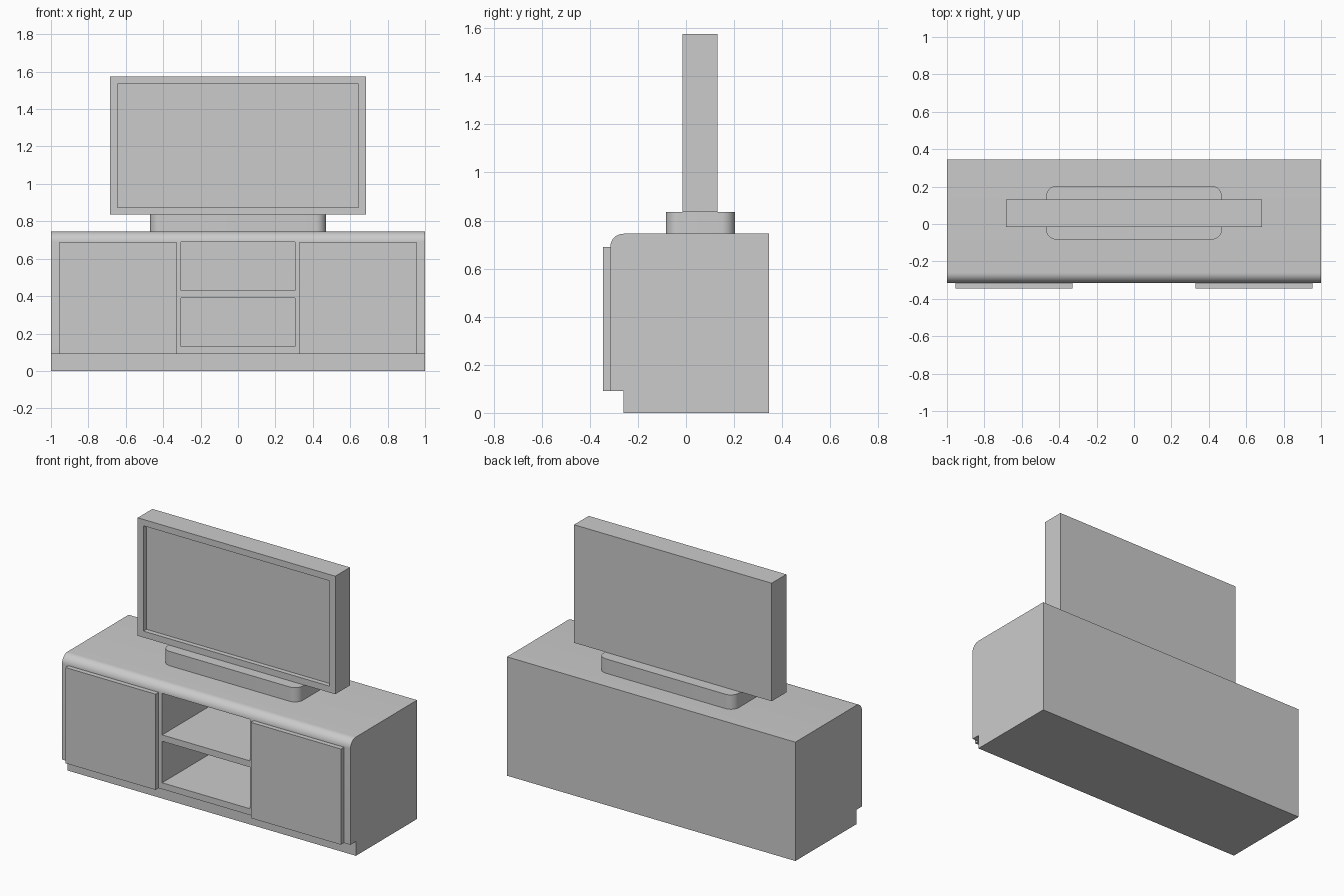
import bpy, bmesh, math

if "Cube" in bpy.data.objects:
    bpy.data.objects.remove(bpy.data.objects["Cube"], do_unlink=True)

GREY = (0.6, 0.6, 0.6, 1)
grey = bpy.data.materials.new("plain_grey")
grey.use_nodes = True
grey.diffuse_color = GREY
grey.node_tree.nodes["Principled BSDF"].inputs["Base Color"].default_value = GREY


def prism(name, profile, direction, round_at=None, radius=0.055):
    """Extrude a flat profile; bevel the long edges chosen by round_at."""
    bm = bmesh.new()
    face = bm.faces.new([bm.verts.new(p) for p in profile])
    ext = bmesh.ops.extrude_face_region(bm, geom=[face])
    moved = [v for v in ext["geom"] if isinstance(v, bmesh.types.BMVert)]
    bmesh.ops.translate(bm, verts=moved, vec=direction)
    bmesh.ops.recalc_face_normals(bm, faces=bm.faces)
    if round_at:
        edges = [e for e in bm.edges if round_at(*e.verts)]
        bmesh.ops.bevel(bm, geom=edges, offset=radius, segments=10,
                        profile=0.5, affect='EDGES')
    mesh = bpy.data.meshes.new(name)
    bm.to_mesh(mesh)
    bm.free()
    mesh.materials.append(grey)
    obj = bpy.data.objects.new(name, mesh)
    bpy.context.collection.objects.link(obj)
    return obj


def box(name, x, y, z, **rounding):
    base = [(x[0], y[0], z[0]), (x[1], y[0], z[0]),
            (x[1], y[1], z[0]), (x[0], y[1], z[0])]
    return prism(name, base, (0, 0, z[1] - z[0]), **rounding)


def select_only(obj):
    bpy.ops.object.select_all(action='DESELECT')
    obj.select_set(True)
    bpy.context.view_layer.objects.active = obj


def carve(obj, x, y, z):
    """Cut a box-shaped recess into an object."""
    cutter = box("cutter", x, y, z)
    cutter.hide_render = True
    mod = obj.modifiers.new("recess", 'BOOLEAN')
    mod.operation, mod.solver, mod.object = 'DIFFERENCE', 'EXACT', cutter
    select_only(obj)
    bpy.ops.object.modifier_apply(modifier=mod.name)
    bpy.data.objects.remove(cutter, do_unlink=True)


BACK, FRONT, TOP, PLINTH = 0.345, -0.315, 0.745, 0.09

# Cabinet body with stepped plinth and rounded top front edge
side = [(BACK, 0), (BACK, TOP), (FRONT, TOP), (FRONT, PLINTH),
        (-0.26, PLINTH), (-0.26, 0)]
cabinet = prism("cabinet", [(-1, y, z) for y, z in side], (2, 0, 0),
                round_at=lambda a, b: all(v.co.z > 0.7 and v.co.y < 0 for v in (a, b)))

# Two open shelf bays in the middle
for bottom in (0.13, 0.43):
    carve(cabinet, (-0.305, 0.305), (-0.5, 0.305), (bottom, bottom + 0.26))

# Doors
for name, x in (("right_door", (-0.955, -0.33)), ("left_door", (0.33, 0.955))):
    box(name, x, (-0.345, FRONT), (PLINTH, 0.69))

# Television stand with rounded vertical corners
stand = box("television_stand", (-0.47, 0.47), (-0.083, 0.203), (TOP, 0.835),
            round_at=lambda a, b: abs(a.co.z - b.co.z) > 0.01)

# Television with recessed screen
television = box("television", (-0.685, 0.685), (-0.015, 0.13), (0.835, 1.575))
carve(television, (-0.645, 0.645), (-0.2, 0.015), (0.875, 1.535))

for obj in (cabinet, stand):
    select_only(obj)
    bpy.ops.object.shade_smooth_by_angle(angle=math.radians(30))
